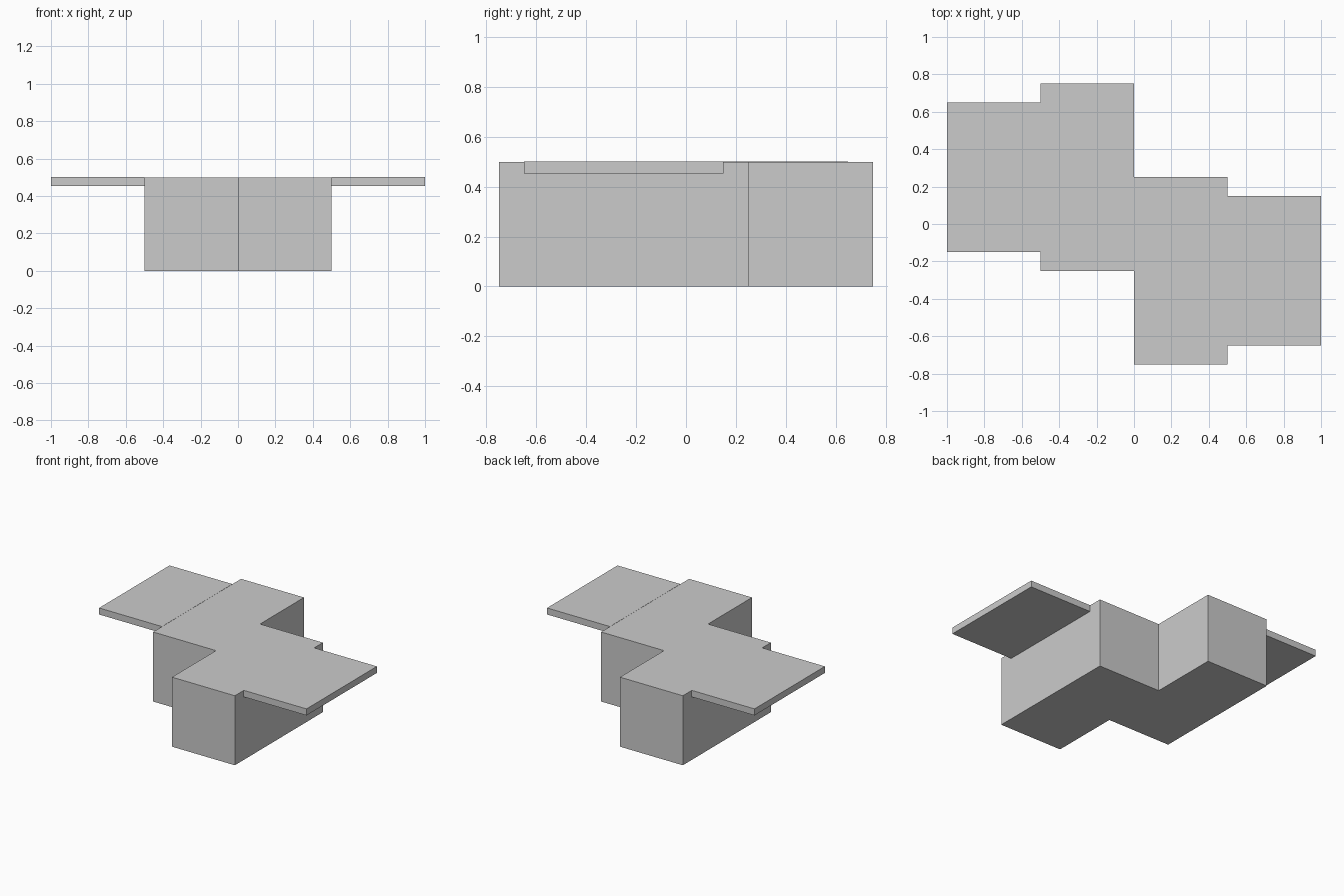
import bpy, bmesh

if "Cube" in bpy.data.objects:
    bpy.data.objects.remove(bpy.data.objects["Cube"])

# Extrude a flat outline between two heights
def slab(name, outline, z0, z1):
    bm = bmesh.new()
    base = bm.faces.new([bm.verts.new((x, y, z0)) for x, y in outline])
    top = bmesh.ops.extrude_face_region(bm, geom=[base], use_keep_orig=True)
    verts = [g for g in top["geom"] if isinstance(g, bmesh.types.BMVert)]
    bmesh.ops.translate(bm, verts=verts, vec=(0, 0, z1 - z0))
    bmesh.ops.recalc_face_normals(bm, faces=bm.faces)
    mesh = bpy.data.meshes.new(name)
    bm.to_mesh(mesh)
    bm.free()
    obj = bpy.data.objects.new(name, mesh)
    bpy.context.collection.objects.link(obj)
    return obj

# Staggered body: half the outline, repeated by a half turn
half = [(0, -0.75), (0.5, -0.75), (0.5, 0.25), (0, 0.25)]
slab("body", half + [(-x, -y) for x, y in half], 0, 0.5)

# Thin side leaves, one on each side by a half turn
leaf = [(0.5, -0.65), (1, -0.65), (1, 0.15), (0.5, 0.15)]
for name, s in (("right_leaf", 1), ("left_leaf", -1)):
    slab(name, [(s * x, s * y) for x, y in leaf], 0.454, 0.501)
